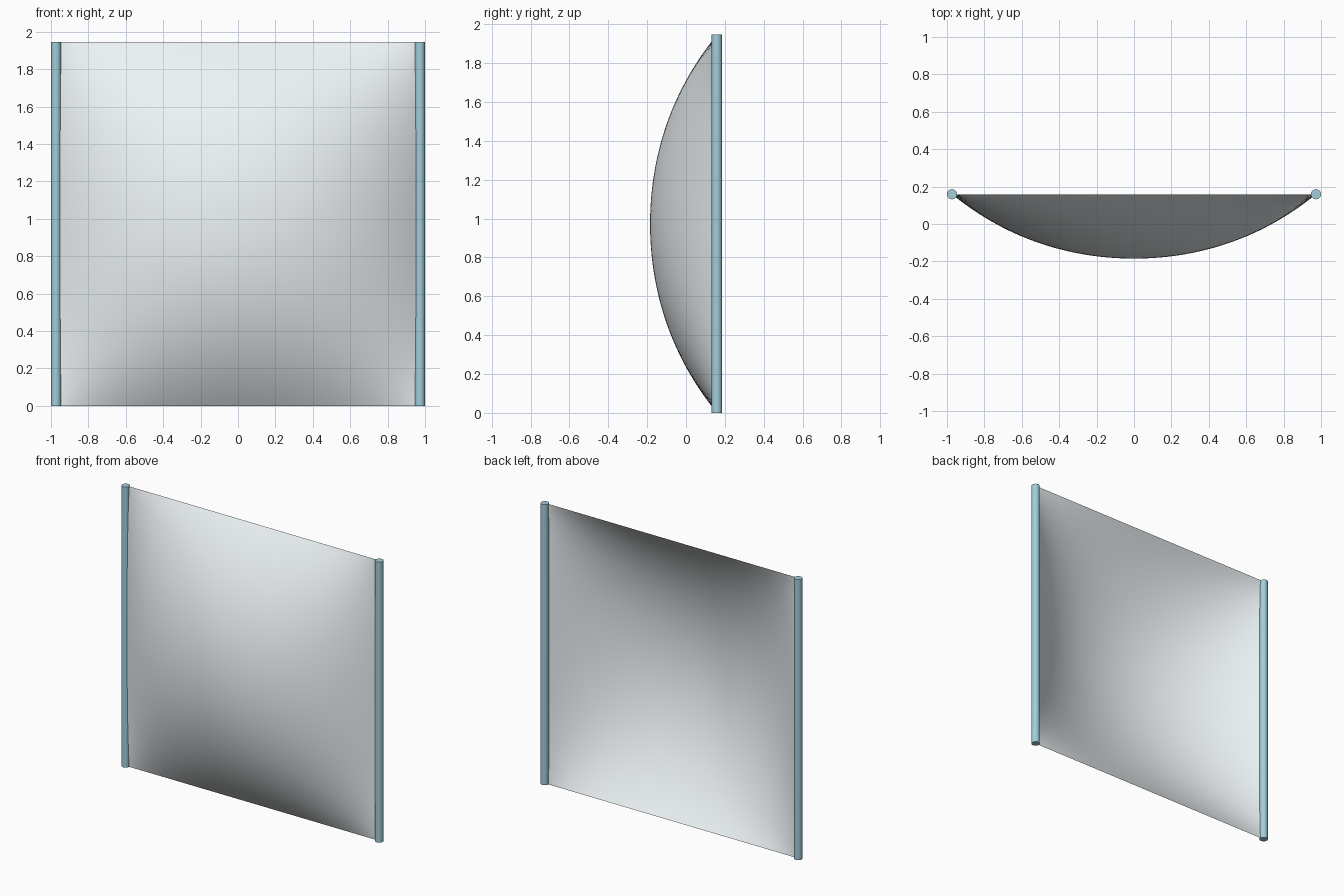
import bpy, bmesh, math

if "Cube" in bpy.data.objects:
    bpy.data.objects.remove(bpy.data.objects["Cube"])

H = 1.946          # height
HALF = 0.973       # half span between the pole axes
POLE_Y = 0.159
R = 0.027
DEPTH = 0.344      # billow depth of the sheet
N = 64


def billow(u, v):
    """Shape of a square membrane under pressure, 1 at the centre, 0 on the rim."""
    s = (1 - u * u) / 2
    for k in range(12):
        a = (2 * k + 1) * math.pi / 2
        s -= (16 / math.pi ** 3) * (-1) ** k * math.cos(a * u) * math.cosh(a * v) / (
            math.cosh(a) * (2 * k + 1) ** 3)
    return max(s, 0) / 0.29469


def finish(bm, name, mat):
    me = bpy.data.meshes.new(name)
    bm.to_mesh(me)
    bm.free()
    ob = bpy.data.objects.new(name, me)
    bpy.context.collection.objects.link(ob)
    me.materials.append(mat)
    bpy.ops.object.select_all(action='DESELECT')
    ob.select_set(True)
    bpy.context.view_layer.objects.active = ob
    bpy.ops.object.shade_smooth_by_angle(angle=math.radians(35))


def material(name, color):
    mat = bpy.data.materials.new(name)
    mat.diffuse_color = color
    mat.use_nodes = True
    mat.node_tree.nodes["Principled BSDF"].inputs["Base Color"].default_value = mat.diffuse_color
    return mat


white = material("sheet_white", (0.86, 0.91, 0.93, 1))
blue = material("pole_blue", (0.36, 0.61, 0.70, 1))

# Thin billowing sheet: grid bulged toward the front
bm = bmesh.new()
bmesh.ops.create_grid(bm, x_segments=N, y_segments=N, size=1)
for p in bm.verts:
    u, v = p.co.x, p.co.y
    p.co = (u * HALF, POLE_Y - DEPTH * billow(u, v), (v + 1) * H / 2)
finish(bm, "sheet", white)

# Upright poles on both sides
for side, name in ((-1, "left_pole"), (1, "right_pole")):
    bm = bmesh.new()
    bmesh.ops.create_cone(bm, cap_ends=True, segments=32, radius1=R, radius2=R, depth=H)
    bmesh.ops.translate(bm, verts=bm.verts, vec=(side * HALF, POLE_Y, H / 2))
    finish(bm, name, blue)
